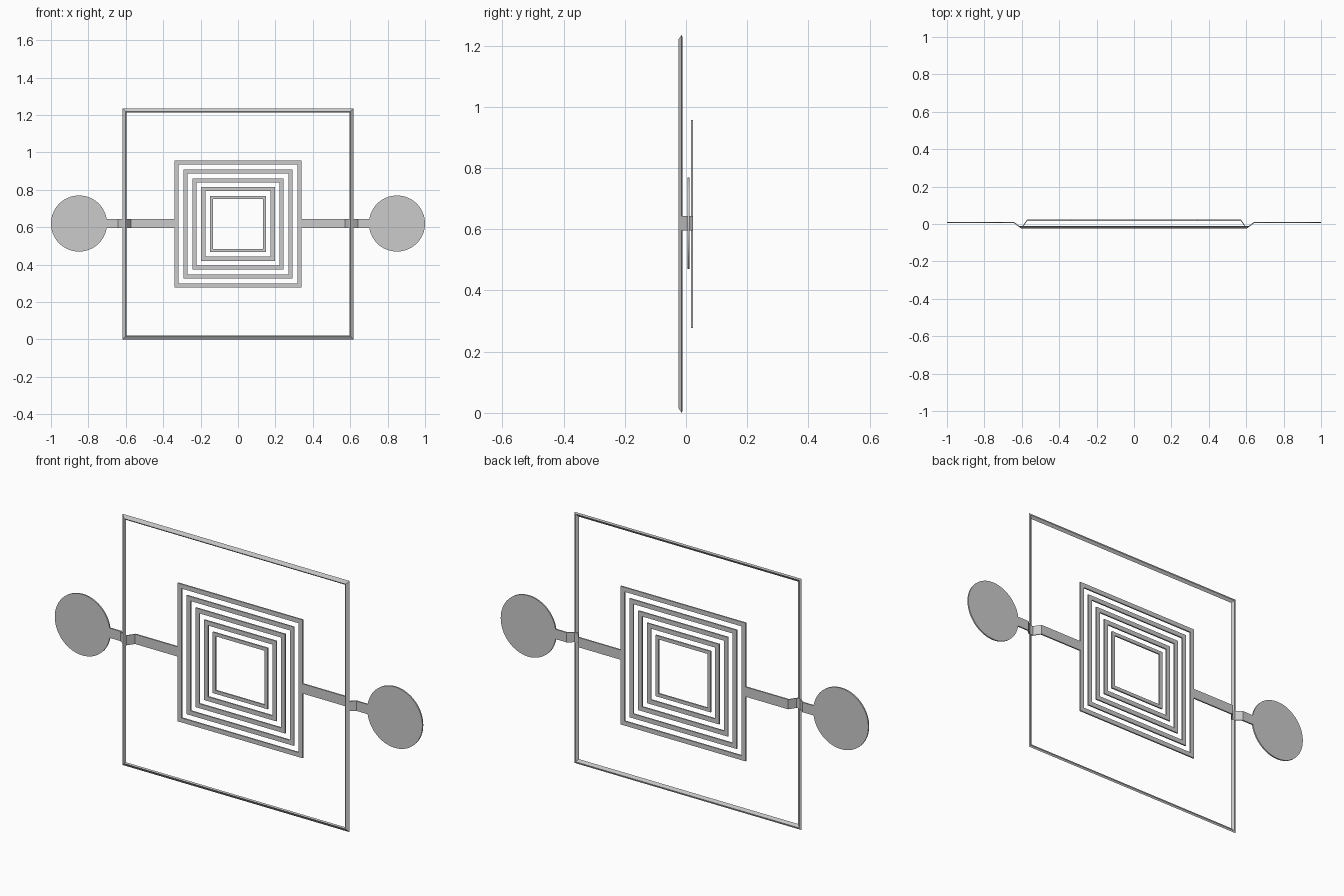
import bpy, bmesh, math
from mathutils import Matrix

if "Cube" in bpy.data.objects:
    bpy.data.objects.remove(bpy.data.objects["Cube"])

CZ = 0.6175   # height of the centre line
T = 0.007     # sheet thickness


def finish(name, bm):
    bmesh.ops.recalc_face_normals(bm, faces=bm.faces)
    me = bpy.data.meshes.new(name)
    bm.to_mesh(me)
    bm.free()
    ob = bpy.data.objects.new(name, me)
    bpy.context.collection.objects.link(ob)
    return ob


def square_loop(name, profile):
    """Sweep a closed (half-size, y) profile round a mitred square."""
    bm = bmesh.new()
    corners = [(1, 1), (-1, 1), (-1, -1), (1, -1)]
    rows = [[bm.verts.new((sx * r, y, CZ + sz * r)) for r, y in profile]
            for sx, sz in corners]
    n = len(profile)
    for i in range(4):
        a, b = rows[i], rows[(i + 1) % 4]
        for j in range(n):
            k = (j + 1) % n
            bm.faces.new((a[j], a[k], b[k], b[j]))
    return finish(name, bm)


# Large slanted outer frame
square_loop("outer_frame", [(0.6175, -0.014), (0.602, -0.0245),
                            (0.596, -0.020), (0.609, -0.011)])

# Nested flat square rings
Y1 = 0.0235
Y0 = Y1 - T
for i, (r, w) in enumerate([(0.34, 0.022), (0.292, 0.022), (0.244, 0.022),
                            (0.197, 0.022), (0.15, 0.017)]):
    square_loop(f"square_ring_{i + 1}", [(r, Y0), (r - w, Y0), (r - w, Y1), (r, Y1)])

# Bent connector strips and end discs, both sides
path = [(0.33, 0.020), (0.572, 0.020), (0.595, -0.014),
        (0.613, -0.014), (0.642, 0.008), (0.71, 0.008)]
for side, s in (("left", -1), ("right", 1)):
    bm = bmesh.new()
    rows = [[bm.verts.new((s * x, y + dy, CZ + 0.002 + dz))
             for dy, dz in ((-T / 2, -0.024), (T / 2, -0.024),
                            (T / 2, 0.024), (-T / 2, 0.024))] for x, y in path]
    for a, b in zip(rows, rows[1:]):
        for j in range(4):
            k = (j + 1) % 4
            bm.faces.new((a[j], a[k], b[k], b[j]))
    bm.faces.new(rows[0])
    bm.faces.new(rows[-1])
    finish(f"{side}_connector", bm)

    bm = bmesh.new()
    bmesh.ops.create_cone(
        bm, cap_ends=True, segments=64, radius1=0.15, radius2=0.15, depth=T,
        matrix=Matrix.Translation((s * 0.85, 0.008, CZ + 0.002))
        @ Matrix.Rotation(math.pi / 2, 4, 'X'))
    disc = finish(f"{side}_disc", bm)
    bpy.ops.object.select_all(action='DESELECT')
    disc.select_set(True)
    bpy.context.view_layer.objects.active = disc
    bpy.ops.object.shade_smooth_by_angle()
